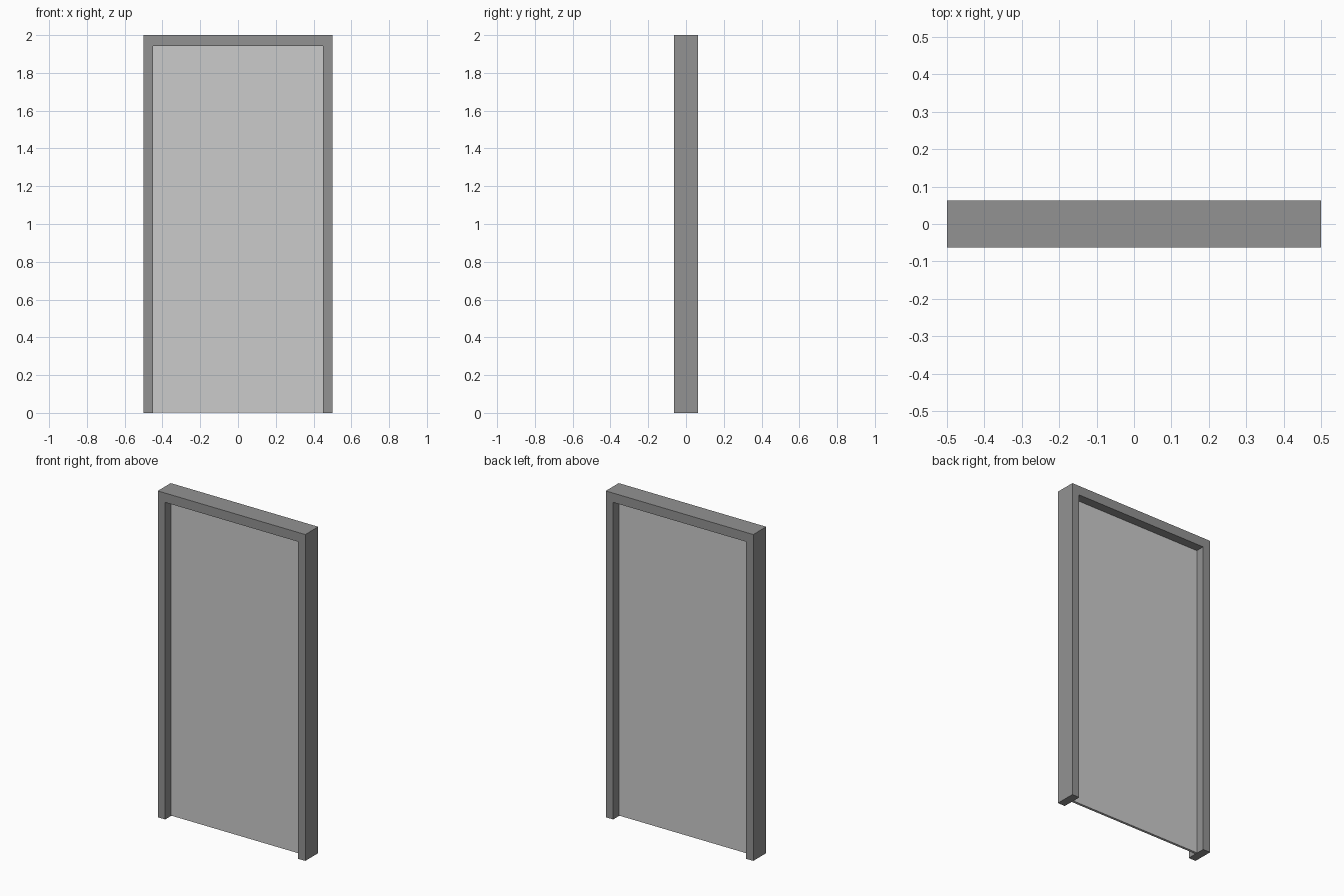
import bpy, bmesh

if "Cube" in bpy.data.objects:
    bpy.data.objects.remove(bpy.data.objects["Cube"])


def prism(name, outline, depth, grey=None):
    """Extrude an (x, z) outline along y, centred on y = 0."""
    bm = bmesh.new()
    face = bm.faces.new([bm.verts.new((x, -depth / 2, z)) for x, z in outline])
    ext = bmesh.ops.extrude_face_region(bm, geom=[face], use_keep_orig=True)
    moved = [g for g in ext["geom"] if isinstance(g, bmesh.types.BMVert)]
    bmesh.ops.translate(bm, verts=moved, vec=(0, depth, 0))
    bmesh.ops.recalc_face_normals(bm, faces=bm.faces)
    mesh = bpy.data.meshes.new(name)
    bm.to_mesh(mesh)
    bm.free()
    obj = bpy.data.objects.new(name, mesh)
    bpy.context.collection.objects.link(obj)
    if grey is not None:
        mat = bpy.data.materials.new(name + "_grey")
        mat.diffuse_color = (grey, grey, grey, 1)
        mat.use_nodes = True
        mat.node_tree.nodes["Principled BSDF"].inputs["Base Color"].default_value = mat.diffuse_color
        mesh.materials.append(mat)
    return obj


W, H = 0.5, 2.0            # half width and height of the frame
IW, IH = 0.45, 1.943       # half width and height of the opening

# Door frame: two jambs and a head, open at the floor
half = [(IW, 0), (W, 0), (W, H)]
inner = [(-IW, IH), (IW, IH)]
prism("door_frame", half + [(-x, z) for x, z in reversed(half)] + inner, 0.125, 0.29)

# Thin door panel in the middle of the frame
prism("door_panel", [(-IW, 0.003), (IW, 0.003), (IW, IH), (-IW, IH)], 0.015)
